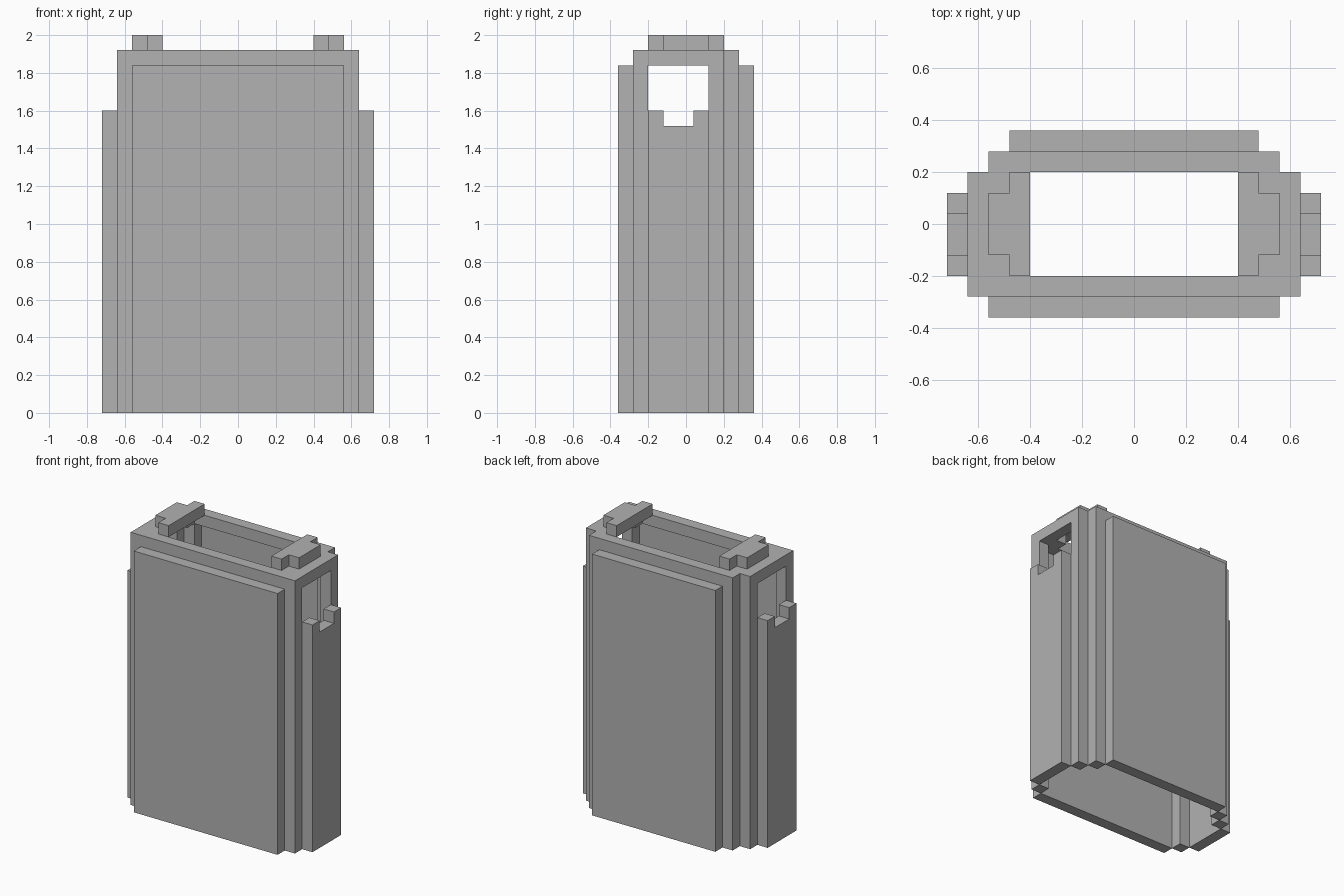
import bpy
import bmesh
from mathutils import Vector

cube = bpy.data.objects.get("Cube")
if cube:
    bpy.data.objects.remove(cube, do_unlink=True)

U = 0.08  # size of one block step; all part dimensions are in steps

grey = bpy.data.materials.new("plain_grey")
grey.use_nodes = True
colour = (0.445, 0.445, 0.445, 1.0)
grey.diffuse_color = colour
grey.node_tree.nodes["Principled BSDF"].inputs["Base Color"].default_value = colour


def mirrored_prism(name, outline, offset):
    """Extrude an outline by a vector and mirror it across x = 0."""
    bm = bmesh.new()
    base = bm.faces.new([bm.verts.new(Vector(p) * U) for p in outline])
    result = bmesh.ops.extrude_face_region(bm, geom=[base], use_keep_orig=True)
    moved = [v for v in result["geom"] if isinstance(v, bmesh.types.BMVert)]
    bmesh.ops.translate(bm, verts=moved, vec=Vector(offset) * U)
    bmesh.ops.recalc_face_normals(bm, faces=bm.faces[:])
    # open the centre plane so both halves weld into one shell
    seam = [f for f in bm.faces if all(abs(v.co.x) < 1e-5 for v in f.verts)]
    bmesh.ops.delete(bm, geom=seam, context="FACES")
    mesh = bpy.data.meshes.new(name)
    bm.to_mesh(mesh)
    bm.free()
    mesh.materials.append(grey)
    obj = bpy.data.objects.new(name, mesh)
    bpy.context.collection.objects.link(obj)
    obj.modifiers.new("Mirror", "MIRROR").use_clip = True
    return obj


def upright(name, plan, bottom, top):
    """Raise a plan outline between two heights."""
    return mirrored_prism(name, [(x, y, bottom) for x, y in plan], (0, 0, top - bottom))


def box(name, x0, x1, y0, y1, top):
    return upright(name, [(x0, y0), (x1, y0), (x1, y1), (x0, y1)], 0, top)


# Broad outer panels
box("front_panel", 0, 7, -4.5, -3.5, 23)
box("back_panel", 0, 6, 3.5, 4.5, 23)

# Stepped corner posts
box("front_corner_posts", 7, 8, -3.5, -2.5, 23)
box("back_outer_posts", 7, 8, 1.5, 2.5, 23)
box("back_inner_posts", 6, 7, 2.5, 3.5, 23)

# Side walls with a notch below the window opening
wall = [(-2.5, 0), (1.5, 0), (1.5, 20), (0.5, 20), (0.5, 19),
        (-1.5, 19), (-1.5, 20), (-2.5, 20)]
mirrored_prism("side_walls", [(8, y, z) for y, z in wall], (1, 0, 0))

# Top rim around the open mouth
rim = [(0, -3.5), (8, -3.5), (8, 2.5), (7, 2.5), (7, 3.5), (0, 3.5), (0, 2.5),
       (6, 2.5), (6, 1.5), (7, 1.5), (7, -1.5), (6, -1.5), (6, -2.5), (0, -2.5)]
upright("top_rim", rim, 23, 24)

# Raised clips at both ends of the mouth
clip = [(5, -2.5), (6, -2.5), (6, -1.5), (7, -1.5),
        (7, 1.5), (6, 1.5), (6, 2.5), (5, 2.5)]
upright("end_clips", clip, 24, 25)
